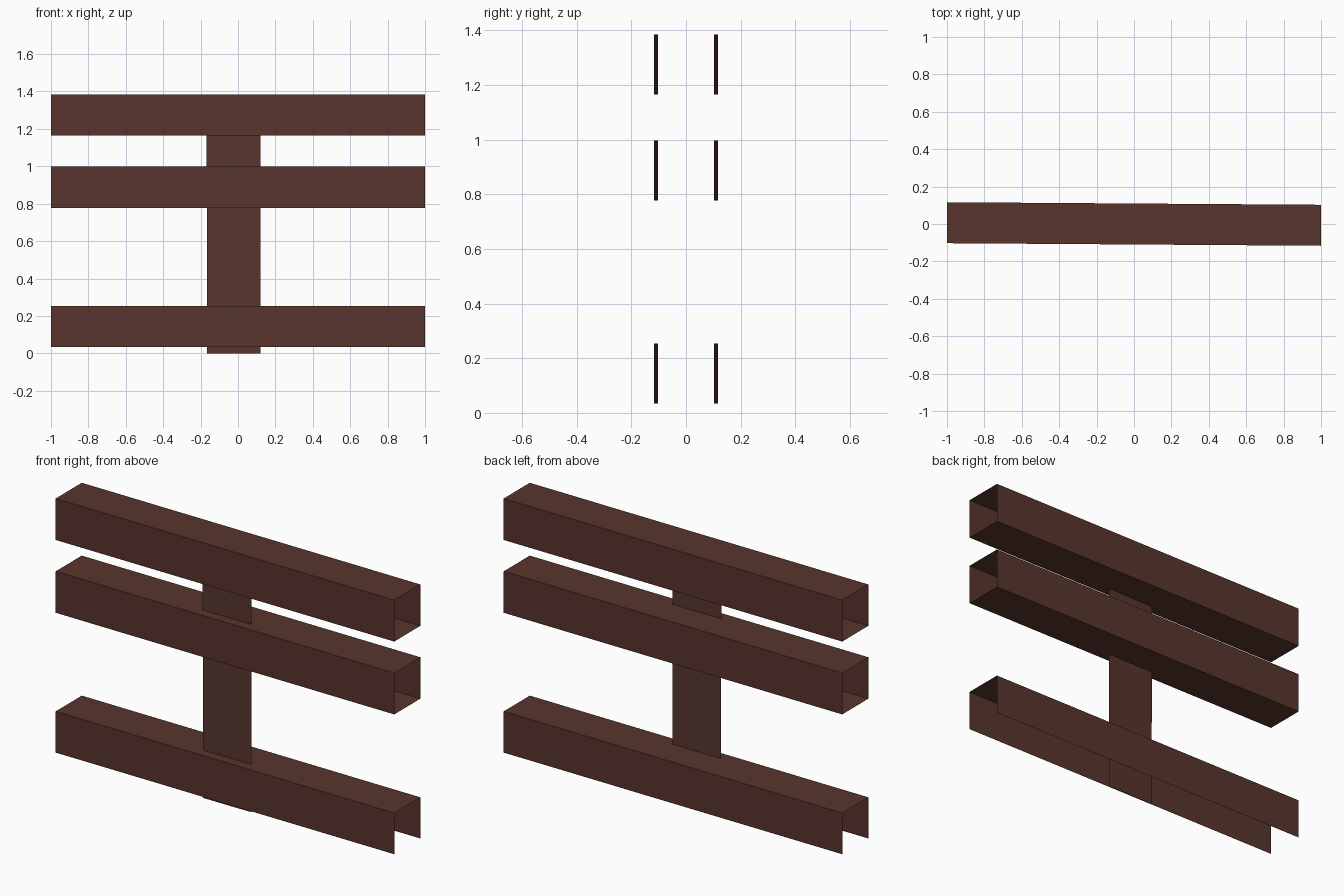
import bpy

if "Cube" in bpy.data.objects:
    bpy.data.objects.remove(bpy.data.objects["Cube"])

# One dark brown wood colour
wood = bpy.data.materials.new("dark_brown_wood")
wood.diffuse_color = (0.098, 0.035, 0.026, 1)
wood.use_nodes = True
wood.node_tree.nodes["Principled BSDF"].inputs["Base Color"].default_value = wood.diffuse_color


def make_object(name, verts, faces):
    mesh = bpy.data.meshes.new(name)
    mesh.from_pydata(verts, [], faces)
    mesh.materials.append(wood)
    obj = bpy.data.objects.new(name, mesh)
    bpy.context.collection.objects.link(obj)
    return obj


def rail(name, z0, z1, has_bottom):
    """Open-ended box rail, very slightly skewed about the vertical axis."""
    half, skew = 0.1095, 0.0068
    profile = [(-half, z0), (-half, z1), (half, z1), (half, z0)]
    verts = [(x, y - skew * x, z) for x in (-1, 1) for y, z in profile]
    sides = 4 if has_bottom else 3
    faces = []
    for i in range(sides):
        j = (i + 1) % 4
        faces.append((i, i + 4, j + 4, j))
    return make_object(name, verts, faces)


# Three rails: the lowest one is open underneath
rail("bottom_rail", 0.035, 0.254, False)
rail("middle_rail", 0.778, 0.998, True)
rail("top_rail", 1.165, 1.385, True)

# Thin flat post standing inside the rails, ending within the top rail
make_object("post",
            [(-0.165, -0.057, 0), (0.12, -0.057, 0),
             (0.12, -0.057, 1.188), (-0.168, -0.057, 1.188)],
            [(0, 1, 2, 3)])
